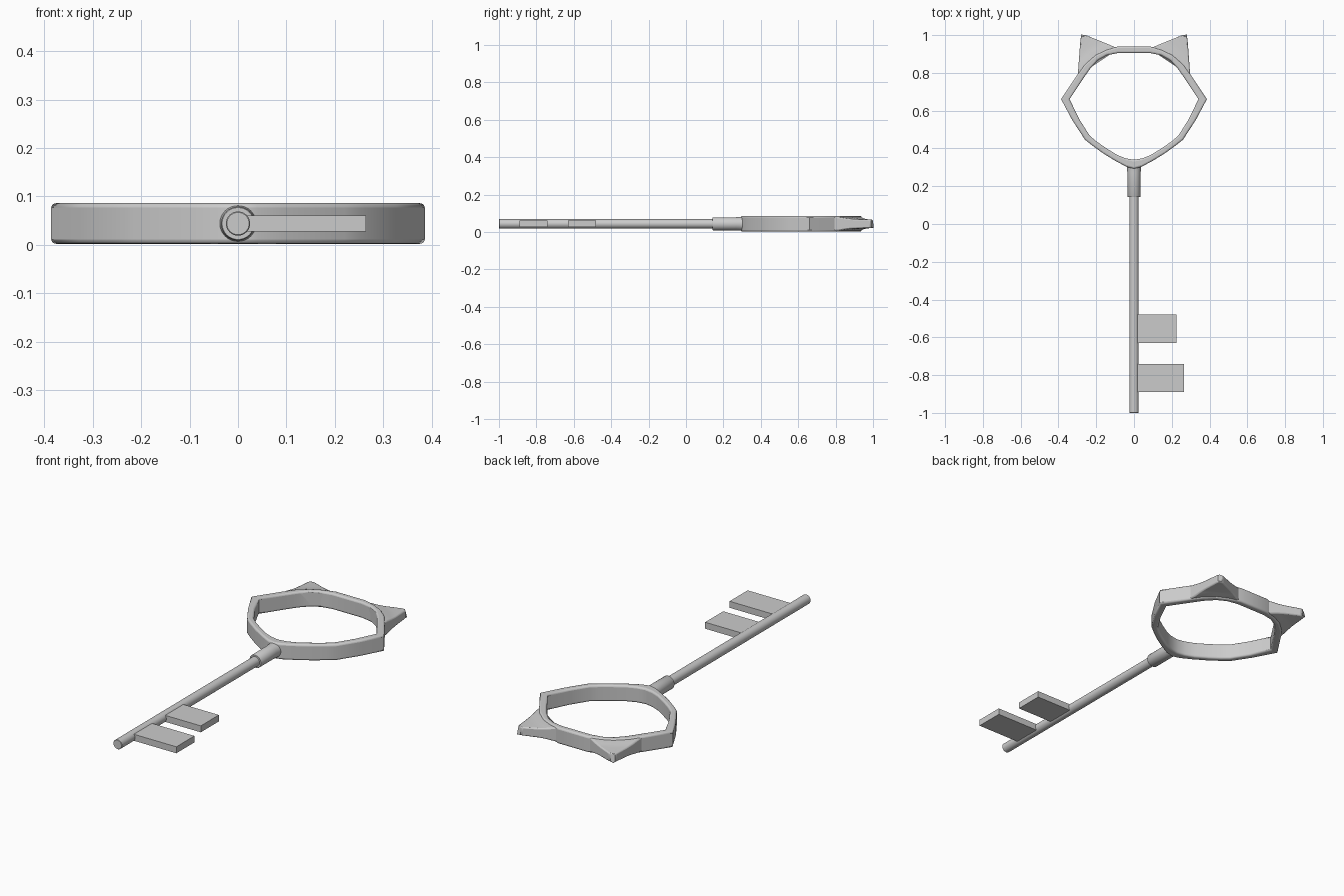
import bpy, bmesh, math
from mathutils import Vector

if "Cube" in bpy.data.objects:
    bpy.data.objects.remove(bpy.data.objects["Cube"])

ZC = 0.044  # mid-height of the key


def make_object(name, bm):
    bmesh.ops.recalc_face_normals(bm, faces=bm.faces[:])
    me = bpy.data.meshes.new(name)
    bm.to_mesh(me)
    bm.free()
    ob = bpy.data.objects.new(name, me)
    bpy.context.collection.objects.link(ob)
    return ob


def smooth(ob, deg=35):
    bpy.ops.object.select_all(action='DESELECT')
    ob.select_set(True)
    bpy.context.view_layer.objects.active = ob
    bpy.ops.object.shade_smooth_by_angle(angle=math.radians(deg))


def bevel(ob, width, deg, segments=3):
    m = ob.modifiers.new("soft_edges", 'BEVEL')
    m.width, m.segments = width, segments
    m.limit_method, m.angle_limit = 'ANGLE', math.radians(deg)


def loft(bm, loops, closed=False):
    n = len(loops[0])
    rings = [[bm.verts.new(p) for p in lp] for lp in loops]
    pairs = list(zip(rings, rings[1:]))
    if closed:
        pairs.append((rings[-1], rings[0]))
    else:
        bm.faces.new(rings[0])
        bm.faces.new(rings[-1])
    for a, b in pairs:
        for i in range(n):
            j = (i + 1) % n
            bm.faces.new((a[i], a[j], b[j], b[i]))


def rod(name, profile, sides=32):
    # turned part along y from (y, radius) pairs
    bm = bmesh.new()
    loft(bm, [[(r * math.cos(2 * math.pi * k / sides), y,
                ZC + r * math.sin(2 * math.pi * k / sides))
               for k in range(sides)] for y, r in profile])
    ob = make_object(name, bm)
    smooth(ob)
    return ob


# Head-shaped ring: matching half outlines, outer and inner
outer = [(0.04, 0.303), (0.10, 0.335), (0.165, 0.375), (0.22, 0.415), (0.26, 0.447),
         (0.327, 0.55), (0.386, 0.661), (0.30, 0.79), (0.26, 0.845), (0.205, 0.893),
         (0.15, 0.92), (0.085, 0.94)]
inner = [(0.045, 0.348), (0.09, 0.366), (0.15, 0.403), (0.20, 0.438), (0.235, 0.468),
         (0.29, 0.555), (0.341, 0.661), (0.265, 0.775), (0.23, 0.825), (0.19, 0.868),
         (0.145, 0.893), (0.085, 0.905)]


def full(half, y0):
    return [(0, y0)] + half + [(-x, y) for x, y in reversed(half)]


o, i = full(outer, 0.292), full(inner, 0.34)
bm = bmesh.new()
loft(bm, [[(x, y, z) for x, y in pts] for pts, z in
          ((o, 0.002), (o, 0.086), (i, 0.086), (i, 0.002))], closed=True)
ring = make_object("bow_ring", bm)
bevel(ring, 0.009, 75)
smooth(ring)

# Ears: lofted from the ring to a thin blunt tip, mirrored
base = [Vector(p) for p in ((0.298, 0.782), (0.225, 0.855), (0.08, 0.928))]
tip = [Vector(p) for p in ((0.283, 0.985), (0.276, 0.998), (0.255, 1.0))]
bm = bmesh.new()
loops = []
for t, h in ((0, 0.038), (0.18, 0.035), (0.35, 0.029), (0.55, 0.025), (1, 0.022)):
    pts = [a.lerp(b, t) for a, b in zip(base, tip)]
    loops.append([(p.x, p.y, ZC - h) for p in pts] +
                 [(p.x, p.y, ZC + h) for p in reversed(pts)])
loft(bm, loops)
ears = make_object("ears", bm)
bevel(ears, 0.006, 50, 2)
ears.modifiers.new("mirror", 'MIRROR')
smooth(ears)

# Shaft and collar
rod("shaft", [(-1, 0.023), (-0.998, 0.025), (0.2, 0.025)])
rod("collar", [(0.143, 0.033), (0.146, 0.035), (0.27, 0.035), (0.295, 0.037), (0.32, 0.039)])

# Teeth
for name, x1, y0, y1 in (("tooth_inner", 0.225, -0.63, -0.48),
                         ("tooth_outer", 0.265, -0.89, -0.74)):
    bm = bmesh.new()
    loft(bm, [[(0.01, y0, z), (x1, y0, z), (x1, y1, z), (0.01, y1, z)]
              for z in (ZC - 0.017, ZC + 0.017)])
    make_object(name, bm)
